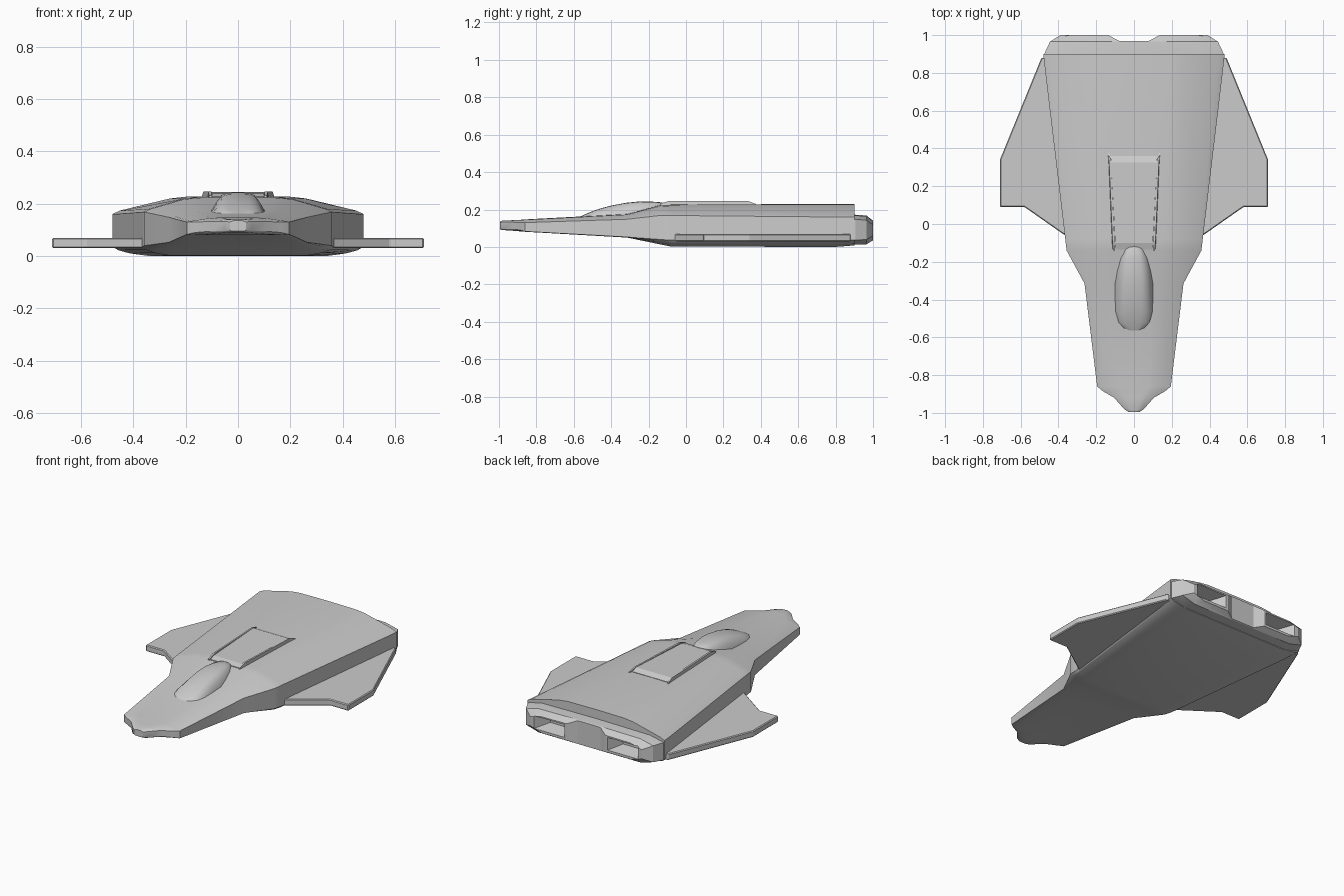
import bpy, bmesh, math

if "Cube" in bpy.data.objects:
    bpy.data.objects.remove(bpy.data.objects["Cube"])


def finish(name, bm, angle=25):
    bmesh.ops.remove_doubles(bm, verts=bm.verts, dist=1e-5)
    bmesh.ops.recalc_face_normals(bm, faces=bm.faces)
    me = bpy.data.meshes.new(name)
    bm.to_mesh(me)
    bm.free()
    ob = bpy.data.objects.new(name, me)
    bpy.context.collection.objects.link(ob)
    bpy.ops.object.select_all(action='DESELECT')
    ob.select_set(True)
    bpy.context.view_layer.objects.active = ob
    if angle:
        bpy.ops.object.shade_smooth_by_angle(angle=math.radians(angle))
    return ob


def skin(name, rings, angle=25):
    """Skin closed rings of 3D points, with capped ends."""
    bm = bmesh.new()
    vs = [[bm.verts.new(p) for p in r] for r in rings]
    n = len(vs[0])
    for a, b in zip(vs, vs[1:]):
        for i in range(n):
            j = (i + 1) % n
            bm.faces.new((a[i], a[j], b[j], b[i]))
    bm.faces.new(vs[0])
    bm.faces.new(vs[-1])
    return finish(name, bm, angle)


def mirrored(half, y):
    """Full ring from a half profile running bottom centre to top centre."""
    return [(x, y, z) for x, z in half] + [(-x, y, z) for x, z in half[-2:0:-1]]


def slab(name, outline, z0, z1, inset=1.0, angle=0):
    return skin(name, [[(x, y, z0) for x, y in outline],
                       [(x * inset, y, z1) for x, y in outline]], angle)


def cut(target, cutter):
    cutter.hide_render = True
    cutter.hide_viewport = False
    cutter.display_type = 'WIRE'
    m = target.modifiers.new("cut", 'BOOLEAN')
    m.operation = 'DIFFERENCE'
    m.solver = 'EXACT'
    m.object = cutter


# hull: nose, collar and main body in one skin
# y, half width, bottom, side low, side high, top, top flat fraction
stations = [
    (-0.995, 0.030, 0.095, 0.100, 0.130, 0.136, 0.55),
    (-0.980, 0.052, 0.090, 0.097, 0.133, 0.141, 0.55),
    (-0.920, 0.105, 0.086, 0.095, 0.132, 0.143, 0.55),
    (-0.885, 0.165, 0.083, 0.090, 0.130, 0.145, 0.55),
    (-0.860, 0.195, 0.081, 0.083, 0.130, 0.147, 0.55),
    (-0.315, 0.262, 0.050, 0.053, 0.148, 0.176, 0.60),
    (-0.140, 0.357, 0.014, 0.040, 0.168, 0.224, 0.58),
    (-0.080, 0.364, 0.002, 0.036, 0.168, 0.227, 0.57),
    (0.800, 0.469, 0.000, 0.034, 0.160, 0.229, 0.54),
    (0.900, 0.480, 0.008, 0.038, 0.160, 0.229, 0.54),
]


def hull_half(w, zb, s0, s1, zt, f):
    d, u = s0 - zb, zt - s1
    return [(0, zb), (0.72 * w, zb), (0.88 * w, zb + 0.3 * d), (0.97 * w, zb + 0.65 * d),
            (w, s0), (w, s1), (0.94 * w, s1 + 0.2 * u), (f * w, zt - 0.13 * u),
            (0.41 * w, zt - 0.03 * u), (0, zt)]


hull = skin("hull", [mirrored(hull_half(*s[1:]), s[0]) for s in stations])

# engine block behind the hull
block = []
for y, w, z0, z1 in [(0.88, 0.475, 0.012, 0.172), (0.905, 0.473, 0.012, 0.172),
                     (0.965, 0.445, 0.014, 0.168), (1.0, 0.39, 0.035, 0.142)]:
    block.append(mirrored([(0, z0), (0.8 * w, z0), (w, z0 + 0.025), (w, z1 - 0.025),
                           (0.8 * w, z1 - 0.004), (0, z1)], y))
engine_block = skin("engine_block", block, 20)

# shallow notch at the middle of the tail
cut(engine_block, slab("tail_notch_cutter", [(-0.155, 1.01), (-0.08, 0.97),
                                             (0.08, 0.97), (0.155, 1.01)], -0.05, 0.3))

# tapered exhaust openings
for side, label in ((1, "right"), (-1, "left")):
    rings = []
    for y, x0, x1, z0, z1 in [(0.915, 0.20, 0.31, 0.07, 0.115),
                              (1.01, 0.145, 0.37, 0.048, 0.132)]:
        rings.append([(side * x, y, z) for x, z in
                      ((x0, z0), (x1, z0), (x1, z1), (x0, z1))])
    cut(engine_block, skin("exhaust_cutter_" + label, rings, 0))

# wings
wing_outline = [(0.33, -0.085), (0.58, 0.09), (0.71, 0.09), (0.71, 0.34),
                (0.49, 0.88), (0.42, 0.88)]
for side, label in ((1, "right"), (-1, "left")):
    wing = slab("wing_" + label, [(side * x, y) for x, y in wing_outline], 0.03, 0.07)
    b = wing.modifiers.new("edge", 'BEVEL')
    b.width = 0.005
    b.segments = 1

# dorsal plate with a sloped rear, and its side rails
plate = []
for y, w, z in [(-0.135, 0.098, 0.228), (-0.10, 0.100, 0.239),
                (0.325, 0.122, 0.244), (0.36, 0.124, 0.230)]:
    plate.append(mirrored([(0, 0.215), (w, 0.215), (w, z), (0, z)], y))
skin("dorsal_plate", plate, 0)
for side, label in ((1, "right"), (-1, "left")):
    rail = []
    for y, x0, x1, z in [(-0.14, 0.100, 0.114, 0.231), (-0.09, 0.102, 0.118, 0.246),
                         (0.33, 0.122, 0.136, 0.246), (0.375, 0.132, 0.142, 0.229)]:
        rail.append([(side * x, y, zz) for x, zz in
                     ((x0, 0.21), (x1, 0.21), (x1 - 0.004, z), (x0, z))])
    skin("dorsal_rail_" + label, rail, 0)

# cockpit canopy
canopy = []
for y, w, z in [(-0.565, 0.035, 0.163), (-0.55, 0.07, 0.170), (-0.52, 0.092, 0.183),
                (-0.47, 0.102, 0.202), (-0.40, 0.104, 0.221), (-0.32, 0.104, 0.236),
                (-0.25, 0.100, 0.243), (-0.18, 0.088, 0.242), (-0.13, 0.066, 0.238),
                (-0.11, 0.04, 0.228)]:
    h = z - 0.148
    canopy.append(mirrored([(0, 0.148), (w, 0.148), (0.97 * w, 0.148 + 0.3 * h),
                            (0.80 * w, 0.148 + 0.65 * h), (0.62 * w, 0.148 + 0.90 * h),
                            (0.38 * w, 0.148 + 0.98 * h), (0, z)], y))
skin("canopy", canopy, 40)
